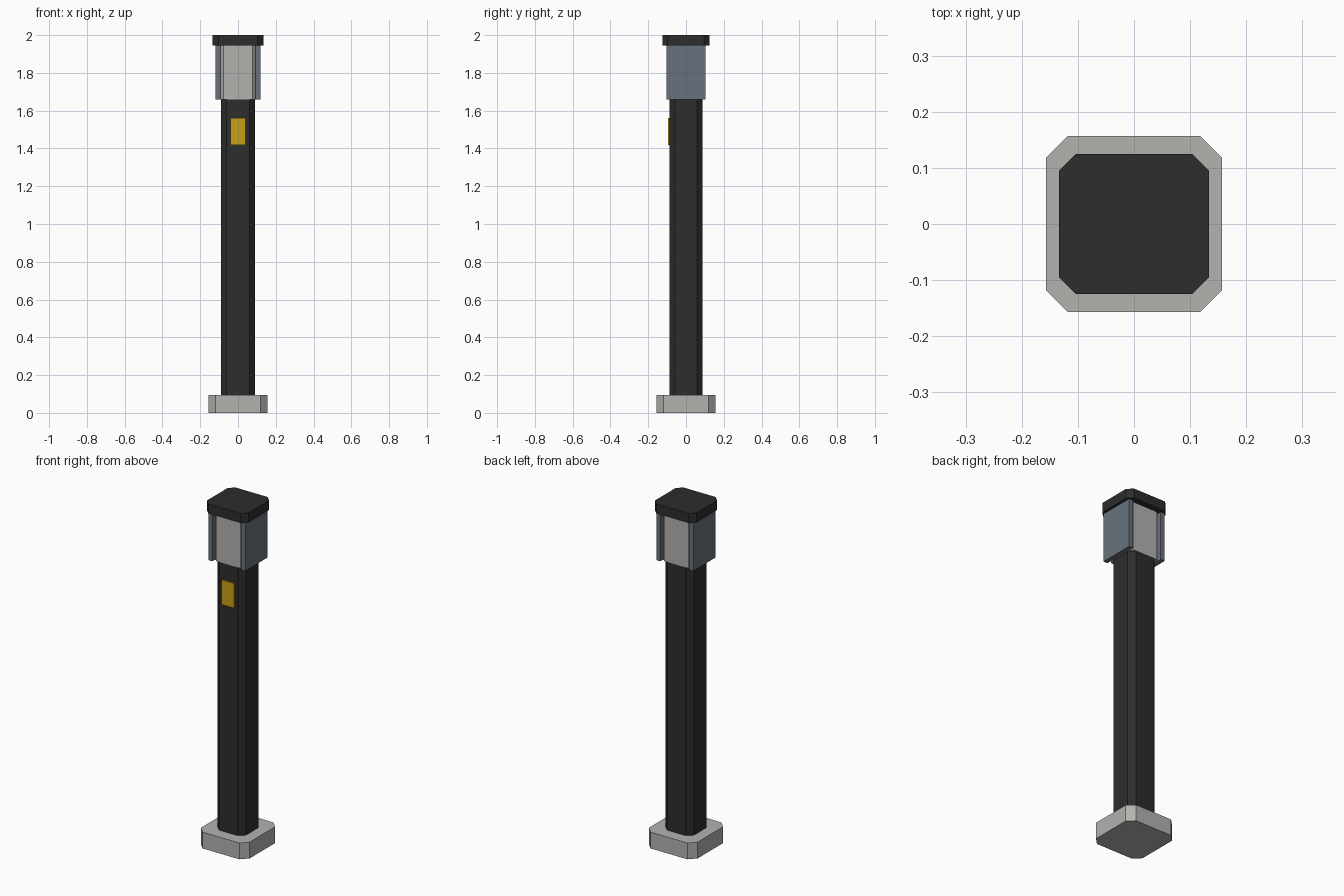
import bpy, bmesh

cube = bpy.data.objects.get("Cube")
if cube:
    bpy.data.objects.remove(cube, do_unlink=True)


def make_material(name, rgb):
    mat = bpy.data.materials.new(name)
    mat.use_nodes = True
    color = (*rgb, 1.0)
    mat.diffuse_color = color
    mat.node_tree.nodes["Principled BSDF"].inputs["Base Color"].default_value = color
    return mat


stone = make_material("light_stone", (0.45, 0.445, 0.43))
black = make_material("dark_metal", (0.026, 0.026, 0.026))
steel = make_material("blue_grey_steel", (0.14, 0.167, 0.2))
amber = make_material("amber", (0.58, 0.35, 0.008))


def prism(name, mat, hx, hy, z0, z1, cut=0.0, x=0.0, y=0.0):
    """Upright block with half sizes hx, hy and clipped vertical corners."""
    outline = []
    for sx, sy in ((1, 1), (-1, 1), (-1, -1), (1, -1)):
        if cut:
            pair = [(sx * hx, sy * (hy - cut)), (sx * (hx - cut), sy * hy)]
            outline += pair if sx * sy > 0 else pair[::-1]
        else:
            outline.append((sx * hx, sy * hy))
    bm = bmesh.new()
    base = bm.faces.new([bm.verts.new((x + px, y + py, z0)) for px, py in outline])
    top = bmesh.ops.extrude_face_region(bm, geom=[base])
    verts = [v for v in top["geom"] if isinstance(v, bmesh.types.BMVert)]
    bmesh.ops.translate(bm, verts=verts, vec=(0, 0, z1 - z0))
    bmesh.ops.recalc_face_normals(bm, faces=bm.faces)
    mesh = bpy.data.meshes.new(name)
    bm.to_mesh(mesh)
    bm.free()
    mesh.materials.append(mat)
    obj = bpy.data.objects.new(name, mesh)
    bpy.context.collection.objects.link(obj)
    return obj


# Foot and shaft
prism("base", stone, 0.157, 0.157, 0.0, 0.095, cut=0.039)
prism("post", black, 0.091, 0.087, 0.095, 1.66, cut=0.03)

# Head: pale core held between two side plates, under a cap
prism("head_core", stone, 0.094, 0.09, 1.66, 1.944, cut=0.016)
for side, sign in (("left", 1), ("right", -1)):
    prism(f"{side}_side_plate", steel, 0.013, 0.103, 1.66, 1.944, x=sign * 0.106)
prism("cap", black, 0.134, 0.125, 1.944, 2.0, cut=0.03)

# Plate on the front of the shaft
prism("front_plate", amber, 0.04, 0.0045, 1.419, 1.562, y=-0.0905)
